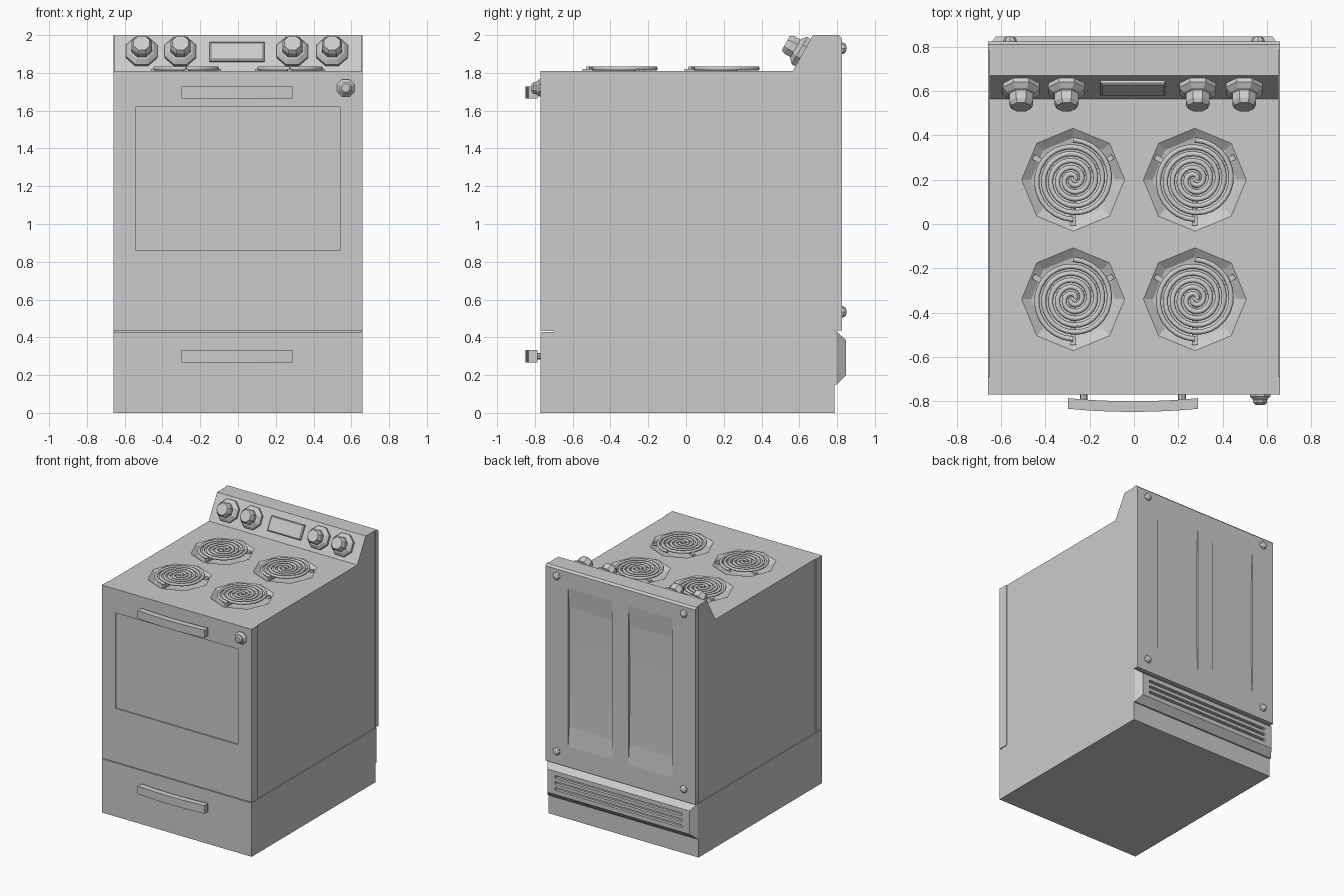
import bpy, bmesh
from math import sin, cos, pi, radians, atan2
from mathutils import Matrix, Vector

if "Cube" in bpy.data.objects:
    bpy.data.objects.remove(bpy.data.objects["Cube"])


def finish(name, bm, smooth=False):
    bmesh.ops.recalc_face_normals(bm, faces=bm.faces)
    me = bpy.data.meshes.new(name)
    bm.to_mesh(me)
    bm.free()
    for p in me.polygons:
        p.use_smooth = smooth
    ob = bpy.data.objects.new(name, me)
    bpy.context.collection.objects.link(ob)
    return ob


def loft(name, rings, mat=Matrix()):
    """Closed solid through rings of equal point count."""
    bm = bmesh.new()
    vs = [[bm.verts.new(mat @ Vector(p)) for p in r] for r in rings]
    n = len(vs[0])
    for a, b in zip(vs, vs[1:]):
        for i in range(n):
            bm.faces.new((a[i], a[(i + 1) % n], b[(i + 1) % n], b[i]))
    bm.faces.new(vs[0][::-1])
    bm.faces.new(vs[-1])
    return finish(name, bm)


def prism(name, yz, x0, x1):
    return loft(name, [[(x, y, z) for y, z in yz] for x in (x0, x1)])


def box(name, x0, x1, y0, y1, z0, z1):
    return prism(name, [(y0, z0), (y1, z0), (y1, z1), (y0, z1)], x0, x1)


def turned(name, prof, sides, mat, turn=0.0):
    """Faceted solid of (radius, height) steps along local z."""
    rings = [[(r * cos(2 * pi * i / sides + turn), r * sin(2 * pi * i / sides + turn), h)
              for i in range(sides)] for r, h in prof]
    return loft(name, rings, mat)


def cut(ob, cutters):
    for c in cutters:
        m = ob.modifiers.new("cut", 'BOOLEAN')
        m.operation, m.object, m.solver = 'DIFFERENCE', c, 'EXACT'
        c.hide_render = True
        c.hide_set(True)


W, TOP = 0.66, 1.81
FRONT = Matrix.Rotation(radians(90), 4, 'X')    # local z -> -y
BACK = Matrix.Rotation(radians(-90), 4, 'X')    # local z -> +y
BURNERS = [(x, y) for x in (-0.275, 0.275) for y in (-0.34, 0.2)]

# Body with four octagonal drip wells
body = box("body", -0.654, 0.654, -0.70, 0.787, 0.40, TOP)
cut(body, [turned("well_cutter", [(0.11, -0.045), (0.19, -0.03), (0.234, 0.001)], 8,
                  Matrix.Translation((x, y, TOP))) for x, y in BURNERS])
box("base", -W, W, -0.69, 0.785, 0, 0.43)
box("drawer_front", -W, W, -0.77, -0.69, 0, 0.427)

# Oven door with shallow window
door = box("oven_door", -W, W, -0.77, -0.69, 0.433, TOP)
cut(door, [box("window_cutter", -0.54, 0.54, -0.80, -0.76, 0.86, 1.62)])

# Sloped control console
prism("control_console", [(0.56, TOP - 0.01), (0.565, TOP), (0.672, 2.0), (0.79, 2.0),
                          (0.79, TOP - 0.01)], -0.654, 0.654)

# Frame of the sloped panel: local z points out of it
slope = atan2(0.19, 0.107)
panel = Matrix.Translation((0, 0.62, 1.907)) @ Matrix.Rotation(slope, 4, 'X')
for i, x in enumerate((-0.51, -0.305, 0.288, 0.498)):
    turned(f"burner_knob_{i + 1}",
           [(0.088, -0.01), (0.09, 0.022), (0.068, 0.042), (0.058, 0.046),
            (0.058, 0.085), (0.046, 0.105)],
           8, panel @ Matrix.Translation((x, 0, 0)), pi / 8)

# Display block
loft("display", [[(-0.005 + sx * w, sy * h, z) for sx, sy in ((-1, -1), (1, -1), (1, 1), (-1, 1))]
                 for w, h, z in ((0.146, 0.058, -0.01), (0.146, 0.058, 0.012),
                                 (0.138, 0.050, 0.018))], panel)

# Coil burners: two interleaved spiral tubes on three radial supports
for n, (x, y) in enumerate(BURNERS, 1):
    cu = bpy.data.curves.new("coil", 'CURVE')
    cu.dimensions = '3D'
    cu.bevel_depth, cu.bevel_resolution, cu.use_fill_caps = 0.0115, 1, True
    for start in (0, pi):
        steps = 72
        sp = cu.splines.new('POLY')
        sp.points.add(steps)
        for i, p in enumerate(sp.points):
            t = i / steps
            r, a = 0.008 + 0.172 * t, start + 2 * pi * 2.75 * t
            p.co = (r * cos(a), r * sin(a), 0, 1)
    ob = bpy.data.objects.new(f"burner_coil_{n}", cu)
    ob.location = (x, y, TOP + 0.013)
    bpy.context.collection.objects.link(ob)
    for k, ang in enumerate((30, 150, 270), 1):
        s = box(f"coil_support_{n}_{k}", 0.01, 0.207, -0.012, 0.012, -0.008, 0.010)
        s.matrix_world = Matrix.Translation((x, y, TOP)) @ Matrix.Rotation(radians(ang), 4, 'Z')

# Bowed handles on posts
for name, z in (("door_handle", 1.697), ("drawer_handle", 0.30)):
    rings = []
    for i in range(9):
        u = i / 4 - 1
        y = -0.835 - 0.014 * (1 - u * u)
        x = -0.005 + 0.294 * u
        rings.append([(x, y, z - 0.032), (x, y + 0.048, z - 0.032),
                      (x, y + 0.048, z + 0.032), (x, y, z + 0.032)])
    loft(name, rings)
    for s in (-1, 1):
        turned(f"{name}_post", [(0.018, 0), (0.018, 0.05)], 8,
               Matrix.Translation((-0.005 + 0.222 * s, -0.765, z)) @ FRONT)

# Small dial at the door's upper corner
turned("door_dial", [(0.05, 0), (0.05, 0.012), (0.034, 0.028), (0.034, 0.04), (0.022, 0.05)], 8,
       Matrix.Translation((0.57, -0.767, 1.72)) @ FRONT, pi / 8)

# Rear panel with two scooped channels
rear = prism("rear_panel", [(0.785, 0.435), (0.825, 0.435), (0.825, 1.985), (0.81, 2.0),
                            (0.785, 2.0)], -W, W)
scoop = [(0.85, 0.60), (0.825, 0.60), (0.811, 0.75), (0.807, 1.0), (0.807, 1.45),
         (0.811, 1.70), (0.825, 1.86), (0.85, 1.86)]
cut(rear, [prism("channel_cutter", scoop, a, b) for a, b in ((-0.46, -0.07), (0.07, 0.46))])

# Rear screws
for x in (-0.56, 0.56):
    for z in (0.535, 1.93):
        turned("rear_screw", [(0.03, 0), (0.03, 0.01), (0.022, 0.022), (0.01, 0.027)], 8,
               Matrix.Translation((x, 0.822, z)) @ BACK)

# Chamfered rear vent with three slots
vent = loft("rear_vent", [[(-w, y, z0), (w, y, z0), (w, y, z1), (-w, y, z1)]
                          for w, y, z0, z1 in ((W, 0.78, 0.15, 0.43), (W, 0.797, 0.15, 0.43),
                                               (0.625, 0.848, 0.20, 0.385))])
cut(vent, [box("slot_cutter", -0.56, 0.56, 0.825, 0.87, z - 0.011, z + 0.011)
           for z in (0.245, 0.292, 0.339)])
